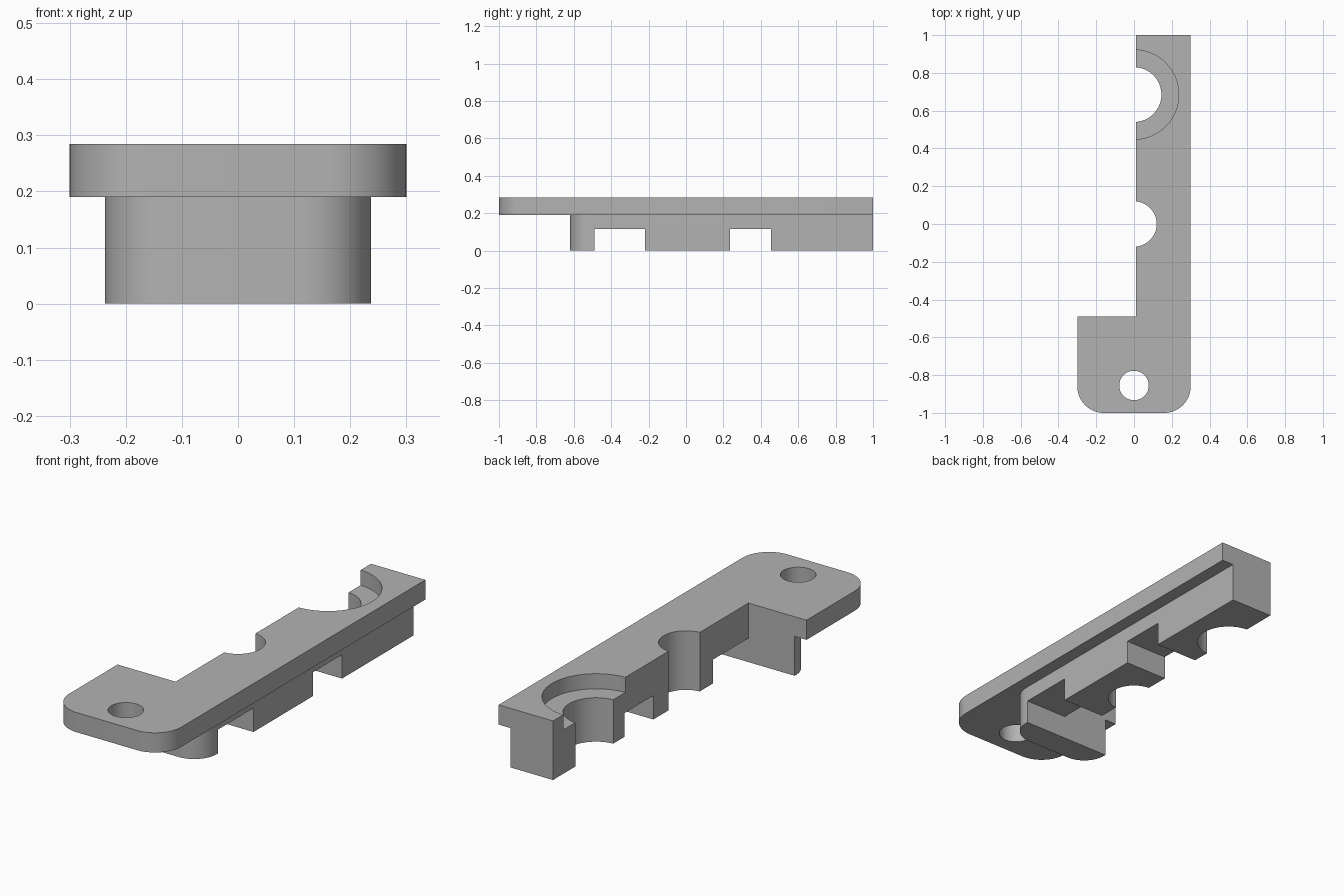
import bpy, bmesh, math
from mathutils import Matrix

old = bpy.data.objects.get("Cube")
if old:
    bpy.data.objects.remove(old, do_unlink=True)

TOP, LEDGE = 0.285, 0.19      # plate top and underside
INNER, STEP = 0.01, -0.49     # inner edge and rear edge of the wide foot


def add_object(name, bm):
    mesh = bpy.data.meshes.new(name)
    bmesh.ops.recalc_face_normals(bm, faces=bm.faces)
    bm.to_mesh(mesh)
    bm.free()
    obj = bpy.data.objects.new(name, mesh)
    bpy.context.collection.objects.link(obj)
    return obj


def box(name, x, y, z, front_radius=0):
    bm = bmesh.new()
    bmesh.ops.create_cube(bm, size=1)
    for v in bm.verts:
        for i, (low, high) in enumerate((x, y, z)):
            v.co[i] = low if v.co[i] < 0 else high
    if front_radius:
        edges = [e for e in bm.edges
                 if all(abs(v.co.y - y[0]) < 1e-4 for v in e.verts)
                 and abs(e.verts[0].co.x - e.verts[1].co.x) < 1e-4]
        bmesh.ops.bevel(bm, geom=edges, offset=front_radius, segments=16,
                        profile=0.5, affect='EDGES')
    return add_object(name, bm)


def cylinder(name, y, radius, z):
    bm = bmesh.new()
    bmesh.ops.create_cone(bm, cap_ends=True, segments=64, radius1=radius,
                          radius2=radius, depth=z[1] - z[0],
                          matrix=Matrix.Translation((0, y, sum(z) / 2)))
    return add_object(name, bm)


def combine(target, tool, operation):
    tool.hide_render = True
    mod = target.modifiers.new(tool.name, 'BOOLEAN')
    mod.operation, mod.solver, mod.object = operation, 'EXACT', tool
    bpy.context.view_layer.objects.active = target
    bpy.ops.object.modifier_apply(modifier=mod.name)
    bpy.data.objects.remove(tool, do_unlink=True)


# Flanged plate on a narrower body, both rounded at the front
bracket = box("bracket", (-0.3, 0.3), (-1, 1.2), (LEDGE, TOP), 0.14)
body = box("body", (-0.237, 0.237), (-0.62, 1.1), (0, LEDGE + 0.03), 0.12)
combine(bracket, body, 'UNION')

# Side cutaway, squared rear end, underside channels and bores
through = (-0.1, 0.5)
cutters = [
    box("side_cutaway", (-1, INNER), (STEP, 2), through),
    box("rear_trim", (-1, 1), (1, 2), through),
    box("front_channel", (-1, 1), (STEP, -0.22), (-0.1, 0.115)),
    box("rear_channel", (-1, 1), (0.235, 0.455), (-0.1, 0.115)),
    cylinder("screw_hole", -0.855, 0.078, through),
    cylinder("middle_bore", 0, 0.12, through),
    cylinder("rear_bore", 0.685, 0.145, through),
    cylinder("rear_counterbore", 0.685, 0.237, (0.212, 0.5)),
]
for cutter in cutters:
    combine(bracket, cutter, 'DIFFERENCE')

# Plain grey finish
grey = bpy.data.materials.new("plain_grey")
grey.use_nodes = True
colour = (0.45, 0.45, 0.45, 1)
grey.diffuse_color = colour
grey.node_tree.nodes["Principled BSDF"].inputs["Base Color"].default_value = colour
bracket.data.materials.clear()
bracket.data.materials.append(grey)

bpy.ops.object.select_all(action='DESELECT')
bracket.select_set(True)
bpy.context.view_layer.objects.active = bracket
bpy.ops.object.shade_smooth_by_angle(angle=math.radians(30))
